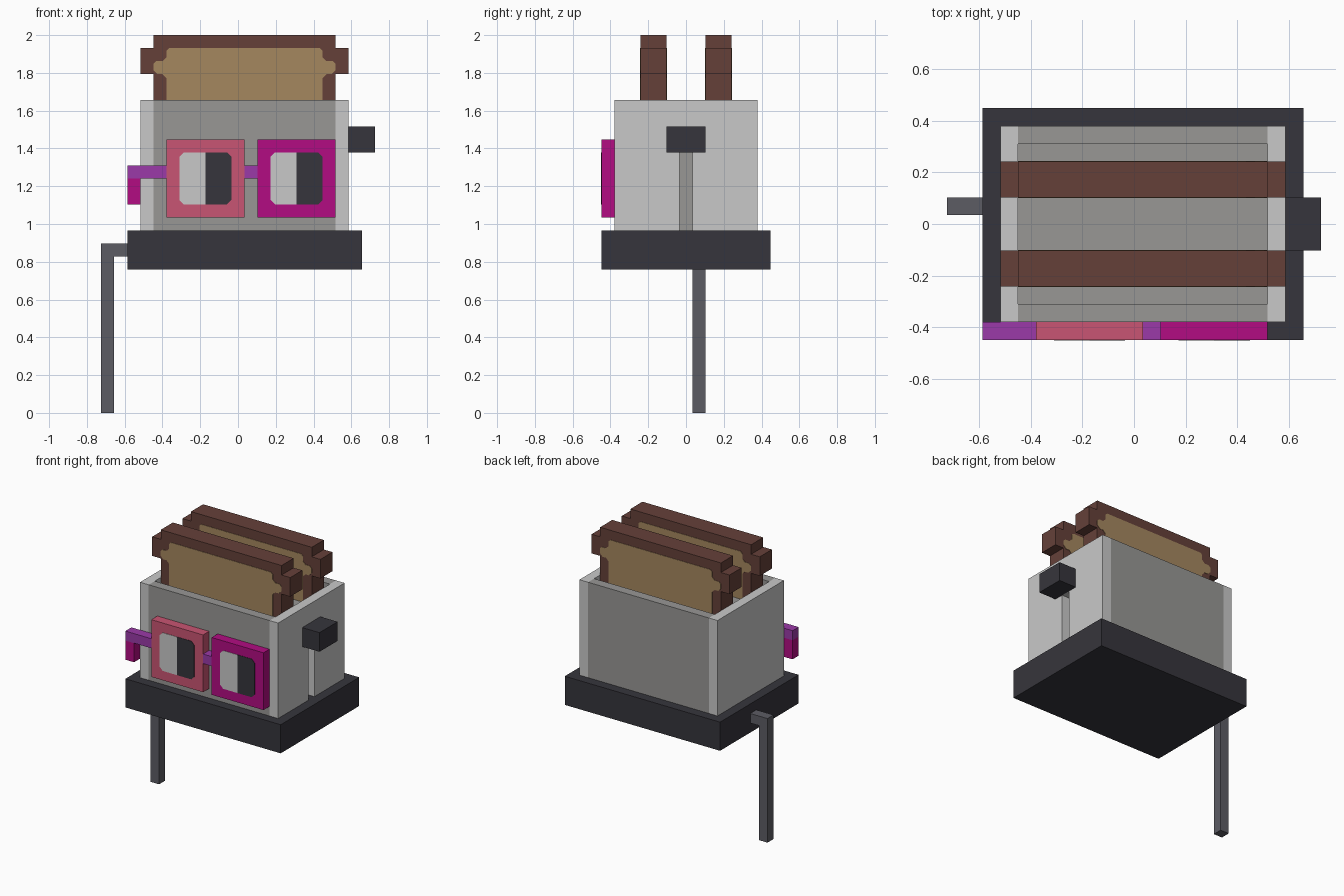
import bpy, bmesh

if "Cube" in bpy.data.objects:
    bpy.data.objects.remove(bpy.data.objects["Cube"])

U = 2 / 29  # one block; all sizes below are counted in blocks


def material(name, r, g, b):
    lin = [((c / 255 + 0.055) / 1.055) ** 2.4 for c in (r, g, b)]
    m = bpy.data.materials.new(name)
    m.diffuse_color = (*lin, 1)
    m.use_nodes = True
    m.node_tree.nodes["Principled BSDF"].inputs["Base Color"].default_value = m.diffuse_color
    return m


LIGHT = material("light_grey", 201, 201, 201)
MID = material("mid_grey", 152, 151, 149)
DARK = material("charcoal", 54, 53, 60)
CORD = material("cord_grey", 92, 92, 100)
CRUST = material("crust_brown", 101, 64, 57)
CRUMB = material("crumb_tan", 165, 135, 95)
PINK = material("rose_pink", 201, 85, 115)
MAGENTA = material("magenta", 178, 12, 130)
PURPLE = material("purple", 155, 58, 168)


def prism(name, profile, a, b, mat, axis="y"):
    """Extrude a flat profile from a to b: (x, z) along y, or (y, z) along x."""
    bm = bmesh.new()

    def ring(d):
        return [bm.verts.new([c * U for c in ((p, d, q) if axis == "y" else (d, p, q))])
                for p, q in profile]
    r0, r1 = ring(a), ring(b)
    bm.faces.new(r0)
    bm.faces.new(r1[::-1])
    n = len(profile)
    for i in range(n):
        j = (i + 1) % n
        bm.faces.new((r0[i], r1[i], r1[j], r0[j]))
    bmesh.ops.recalc_face_normals(bm, faces=bm.faces)
    me = bpy.data.meshes.new(name)
    bm.to_mesh(me)
    bm.free()
    me.materials.append(mat)
    ob = bpy.data.objects.new(name, me)
    bpy.context.collection.objects.link(ob)
    return ob


def box(name, x, y, z, mat):
    return prism(name, [(x[0], z[0]), (x[1], z[0]), (x[1], z[1]), (x[0], z[1])], *y, mat)


def mirrored(half, cx):
    """Close a right-hand half profile around the vertical line x = cx."""
    return [(cx + p, q) for p, q in half] + [(cx - p, q) for p, q in reversed(half)]


# Base and housing
box("base", (-8.5, 9.5), (-6.5, 6.5), (11, 14), DARK)
box("inner_core", (-6.5, 7.5), (-4.5, 4.5), (14, 23), MID)
box("front_panel", (-6.5, 7.5), (-5.5, -4.5), (14, 24), MID)
box("back_panel", (-6.5, 7.5), (4.5, 5.5), (14, 24), MID)
box("left_wall", (-7.5, -6.5), (-5.5, 5.5), (14, 24), LIGHT)

# Right wall with the lever slot cut through it
prism("right_wall", [(-5.5, 14), (-0.5, 14), (-0.5, 20), (0.5, 20), (0.5, 14),
                     (5.5, 14), (5.5, 24), (-5.5, 24)], 7.5, 8.5, LIGHT, "x")
box("lever", (8.5, 10.5), (-1.5, 1.5), (20, 22), DARK)

# Power cord
prism("cord", [(-10.5, 0), (-9.5, 0), (-9.5, 12), (-8.5, 12), (-8.5, 13), (-10.5, 13)],
      0.5, 1.5, CORD)

# Bread slices: stepped crust with a crumb plate on both faces
crust = mirrored([(7, 23), (7, 26), (8, 26), (8, 28), (7, 28), (7, 29)], 0.5)
crumb = mirrored([(6, 23), (6, 25.7), (6.3, 26), (6.7, 26), (7, 26.3), (7, 26.8),
                  (6.8, 27), (6.3, 27), (6, 27.3), (6, 27.8), (5.8, 28)], 0.5)
T = 0.04
for side, y0 in (("front", -3.5), ("back", 1.5)):
    prism(side + "_slice_crust", crust, y0, y0 + 2, CRUST)
    prism(side + "_slice_crumb_front", crumb, y0 - T, y0, CRUMB)
    prism(side + "_slice_crumb_back", crumb, y0 + 2, y0 + 2 + T, CRUMB)

# Glasses: square frames with two-tone lenses
C = 0.35
for side, x0, mat in (("left", -5.5, PINK), ("right", 1.5, MAGENTA)):
    box(side + "_frame", (x0, x0 + 6), (-6.5, -5.5), (15, 21), mat)
    mid = x0 + 3
    for tone, s, m in (("light", -1, LIGHT), ("dark", 1, DARK)):
        half = [(mid, 16), (mid + s * (2 - C), 16), (mid + s * 2, 16 + C),
                (mid + s * 2, 20 - C), (mid + s * (2 - C), 20), (mid, 20)]
        prism(f"{side}_lens_{tone}", half, -6.5 - T, -6.5, m)

# Bridge, side arm and its drooping end
box("glasses_bridge", (0.5, 1.5), (-6.5, -5.5), (18, 19), PURPLE)
box("glasses_arm", (-8.5, -5.5), (-6.5, -5.5), (18, 19), PURPLE)
box("glasses_arm_tip", (-8.5, -7.5), (-6.5, -5.5), (16, 18), MAGENTA)
